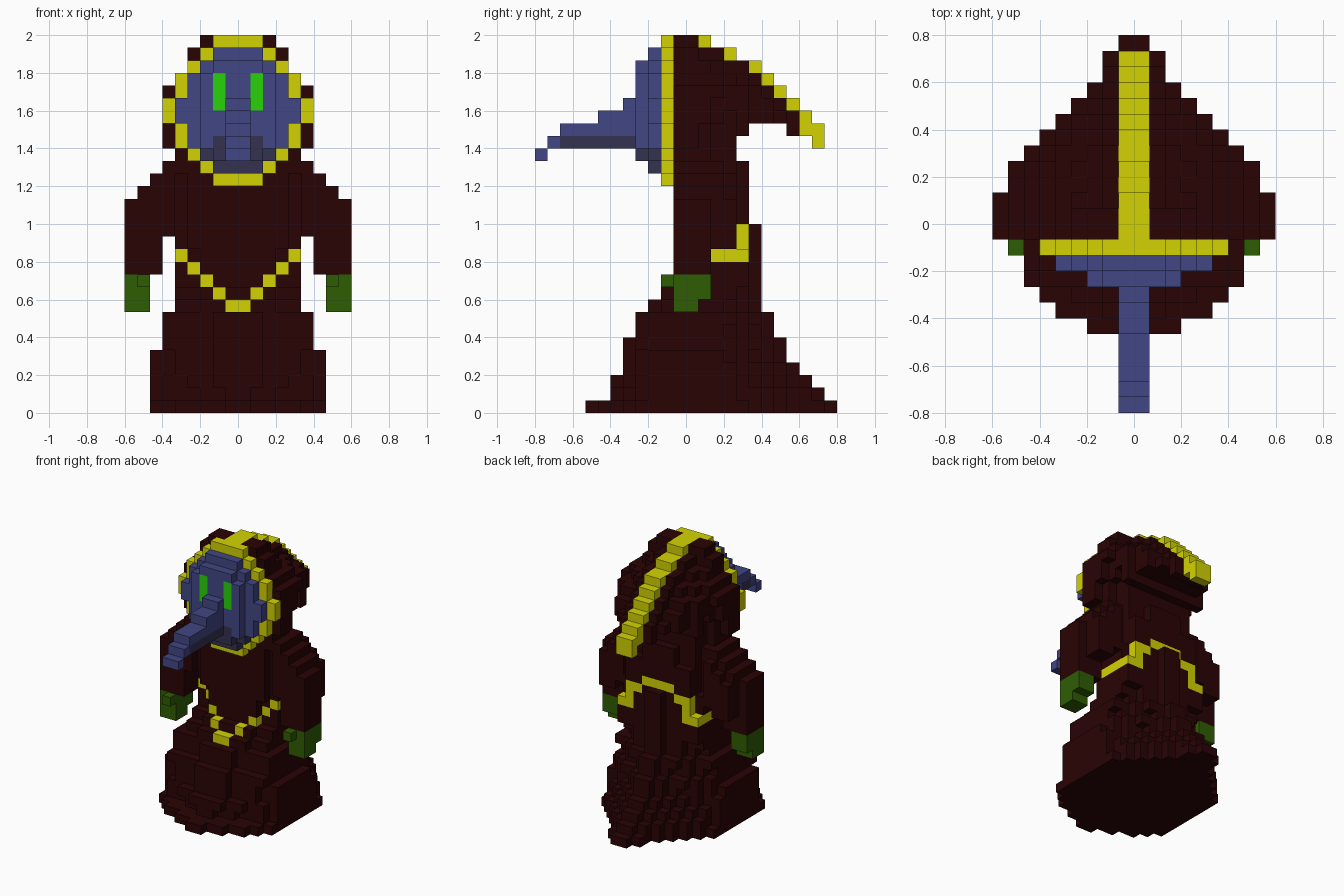
import bpy

U = 1 / 15  # edge of one cube

cube = bpy.data.objects.get("Cube")
if cube:
    bpy.data.objects.remove(cube, do_unlink=True)


def material(name, rgb):
    mat = bpy.data.materials.new(name)
    mat.use_nodes = True
    mat.diffuse_color = (*rgb, 1)
    shader = mat.node_tree.nodes["Principled BSDF"]
    shader.inputs["Base Color"].default_value = (*rgb, 1)
    shader.inputs["Specular IOR Level"].default_value = 0
    return mat


MAROON = material("dark maroon cloth", (0.023, 0.001, 0.0015))
YELLOW = material("yellow trim", (0.65, 0.65, 0.001))
BLUE = material("slate blue mask", (0.054, 0.061, 0.23))
GREY = material("grey blue shade", (0.034, 0.032, 0.08))
GREEN = material("green glove", (0.028, 0.108, 0.001))
BRIGHT = material("bright green eye", (0.02, 0.65, 0.003))

cells = {}  # (x, y, z) -> (part, material), x >= 0 and mirrored later


def fill(part, mat, xs, ys, zs):
    for x in xs:
        for y in ys:
            for z in zs:
                cells[x, y, z] = (part, mat)


def span(z, steps):
    """Value of the first step whose upper row is above z."""
    return next(v for top, v in steps if z < top)


# Robe: rows narrowing upward, pointed front and trailing back
FRONT = [(1, -8), (3, -6), (6, -5), (8, -4), (9, -3), (10, -2), (20, -1)]
BACK = [(1, 12), (2, 11), (3, 10), (4, 9), (6, 8), (8, 7), (15, 6), (20, 5)]
HALF = [(5, 7), (8, 6), (20, 5)]
for z in range(20):
    front, back, half = span(z, FRONT), span(z, BACK), span(z, HALF)
    for y in range(front, back):
        w = min(half, (1.7 + 0.35 * z) * (y + 0.5 - front) + 0.4,
                (0.85 + 0.1 * z) * (back - y - 0.5) + 0.3)
        fill("robe", MAROON, range(max(1, round(w))), [y], [z])
fill("robe", MAROON, [3, 4], [4], range(10, 12))
fill("robe", MAROON, [2, 3], [4], range(15, 18))

# Belt: V at the front, level at the sides, arch at the back
for x in range(5):
    row = 8 + x
    y = min(c[1] for c in cells if c[0] == x and c[2] == row)
    fill("belt", YELLOW, [x], [y], [row])
fill("belt", YELLOW, [4], range(5), [12])
fill("belt", YELLOW, [3], [4], [12, 13, 14])
fill("belt", YELLOW, [2], [4], [14])
fill("belt", YELLOW, [0, 1], [4], [15])

# Sleeves and sloping shoulders
fill("sleeve", MAROON, range(6, 9), range(-1, 2), range(11, 17))
fill("sleeve", MAROON, [6, 7], range(-1, 4), range(13, 17))
fill("sleeve", MAROON, [5], range(-1, 4), range(14, 19))
fill("sleeve", MAROON, [6], range(-1, 4), [17])
fill("sleeve", MAROON, [7], range(-1, 3), [17])
fill("sleeve", MAROON, [6], range(-1, 3), [18])
fill("sleeve", MAROON, [5], range(-1, 3), [19])

# Gloves with a thumb
fill("glove", GREEN, [7, 8], range(-1, 2), [9, 10])
fill("glove", GREEN, [7, 8], [-1, 0], [8])
fill("glove", GREEN, [7], [-2], [10])

# Hood: round opening, sweeping back to a drooping point, drawn in at the neck
TOPS = [30, 30, 30, 29, 29, 28, 28, 27, 26, 25]
HOOD_HALF = [(21, 5), (26, 6), (27, 5), (29, 4), (30, 3)]
for y, top in enumerate(TOPS, -1):
    bottom = 20 if y < 4 else 23 if 5 <= y <= 7 else 22
    ridge = 2 if top in TOPS[y + 2:] else 1
    for z in range(bottom, top):
        w = min(span(z, HOOD_HALF), 6.95 - 0.56 * y)
        if y > 0:
            w = min(w, ridge + 1.3 * (top - 1 - z))
        if 0 < y < 4:
            w = min(w, 6 - 0.8 * y + 0.5 * max(0, z - 22))
        fill("hood", MAROON, range(round(w)), [y], [z])
    fill("hood_stripe", YELLOW, [0], [y], [top - 1])
fill("hood_stripe", YELLOW, [0], [7], [24])
fill("hood_stripe", YELLOW, [0], [9], [22, 23])
fill("hood_stripe", YELLOW, [0], [10], [21, 22])

# Mask disc inside a yellow rim, with a raised middle layer
FACE = [(19, 0), (20, 2), (21, 3), (23, 4), (25, 5), (27, 4), (28, 3), (29, 2), (30, 0)]
for z in range(18, 30):
    w = span(z, FACE)
    shade = GREY if z < 21 else BLUE
    fill("mask", shade, range(w), [-3, -2], [z])
    rim = [0, 1] if w == 0 else [w]
    fill("hood_rim", YELLOW, rim, [-2], [z])
    if 20 <= z < 28:
        fill("mask", shade, range(2 if z in (20, 27) else 3), [-4], [z])
fill("mask", GREY, [1], [-4], [21])
fill("eye", BRIGHT, [1], [-4], range(24, 27))

# Beak stepping down to its tip
for y in range(-10, -4):
    top = 25 if y == -5 else 24 if y > -8 else 23
    fill("beak", BLUE, [0], [y], range(22, top))
    fill("beak", GREY, [0], [y], [21])
fill("beak", BLUE, [0], [-11], [21])
fill("beak", BLUE, [0], [-12], [20])

# Mirror, then make one object per part from the exposed faces
solid = {}
for (x, y, z), value in cells.items():
    solid[x, y, z] = solid[-1 - x, y, z] = value


def build(part):
    verts, faces, slots, mats = {}, [], [], []
    for cell, (name, mat) in solid.items():
        if name != part:
            continue
        if mat not in mats:
            mats.append(mat)
        for axis in range(3):
            for side in (0, 1):
                near = list(cell)
                near[axis] += 2 * side - 1
                if tuple(near) in solid:
                    continue
                a, b = (axis + 1) % 3, (axis + 2) % 3
                loop = []
                for da, db in ((0, 0), (1, 0), (1, 1), (0, 1)):
                    p = list(cell)
                    p[axis] += side
                    p[a] += da
                    p[b] += db
                    loop.append(verts.setdefault(tuple(p), len(verts)))
                faces.append(loop if side else loop[::-1])
                slots.append(mats.index(mat))
    mesh = bpy.data.meshes.new(part)
    mesh.from_pydata([[c * U for c in v] for v in verts], [], faces)
    for mat in mats:
        mesh.materials.append(mat)
    for poly, slot in zip(mesh.polygons, slots):
        poly.material_index = slot
    bpy.context.collection.objects.link(bpy.data.objects.new(part, mesh))


for part in sorted({value[0] for value in solid.values()}):
    build(part)
